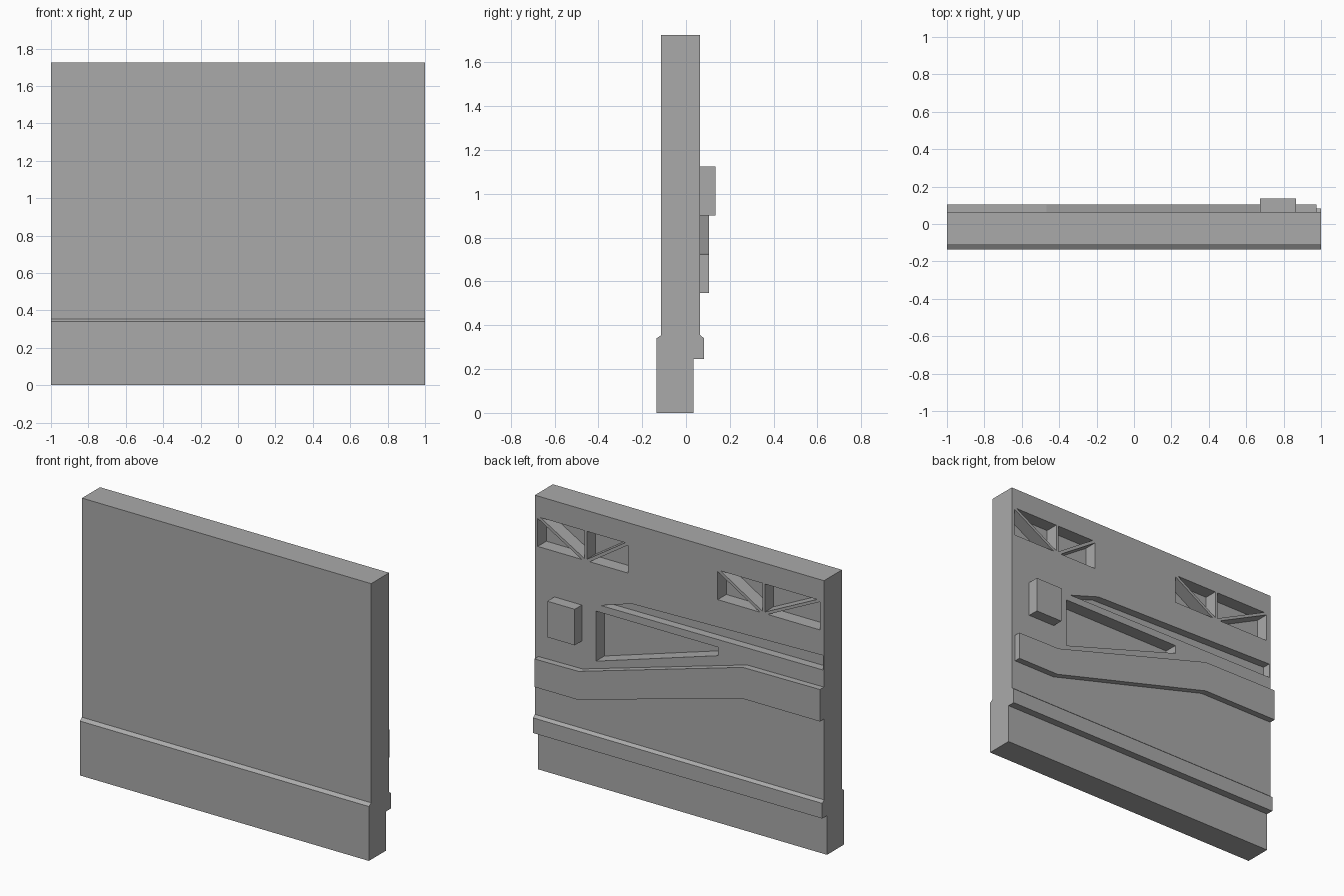
import bpy, bmesh
from mathutils import Vector

cube = bpy.data.objects.get("Cube")
if cube:
    bpy.data.objects.remove(cube)

# One flat colour
grey = bpy.data.materials.new("plain_grey")
grey.use_nodes = True
grey.diffuse_color = (0.4, 0.4, 0.4, 1)
grey.node_tree.nodes["Principled BSDF"].inputs["Base Color"].default_value = (0.4, 0.4, 0.4, 1)

BACK = 0.065          # rear surface of the panel


def add_prism(bm, points, offset):
    """Solid made by sweeping a planar outline along offset."""
    face = bm.faces.new([bm.verts.new(p) for p in points])
    swept = bmesh.ops.extrude_face_region(bm, geom=[face])
    verts = [g for g in swept["geom"] if isinstance(g, bmesh.types.BMVert)]
    bmesh.ops.translate(bm, verts=verts, vec=Vector(offset))


def make(name, bm):
    bmesh.ops.recalc_face_normals(bm, faces=bm.faces)
    mesh = bpy.data.meshes.new(name)
    bm.to_mesh(mesh)
    bm.free()
    mesh.materials.append(grey)
    obj = bpy.data.objects.new(name, mesh)
    bpy.context.collection.objects.link(obj)
    return obj


def raised_plate(name, outline, height):
    """Plate standing out from the rear surface; outline in x, z."""
    bm = bmesh.new()
    add_prism(bm, [(x, BACK, z) for x, z in outline], (0, height, 0))
    return make(name, bm)


# Wall panel: side profile (y, z) with front plinth and rear ledge
profile = [(-0.135, 0), (0.035, 0), (0.035, 0.245), (0.083, 0.245), (0.083, 0.34),
           (BACK, 0.355), (BACK, 1.725), (-0.113, 1.725), (-0.113, 0.355), (-0.135, 0.34)]
bm = bmesh.new()
add_prism(bm, [(-1, y, z) for y, z in profile], (2, 0, 0))
panel = make("wall_panel", bm)

# Recesses in the rear surface, gathered in one cutter
cut = bmesh.new()


def recess(outline, depth):
    add_prism(cut, [(x, BACK - depth, z) for x, z in outline], (0, depth + 0.05, 0))


# Truss windows: triangular pockets left between thin bars
LOW, HIGH, BAR = 1.41, 1.595, 0.02
for middle, ends in ((0.648, (0.98, 0.355)), (-0.583, (-0.265, -0.972))):
    for end in ends:
        side = 1 if end > middle else -1
        inner = middle + side * 0.008
        recess([(end, LOW), (end, HIGH - BAR / 2), (inner + side * BAR, LOW)], 0.085)
        recess([(inner, HIGH), (inner, LOW + BAR / 2), (end - side * BAR, HIGH)], 0.085)

# Wedge window and long slot
recess([(0.578, 0.80), (0.578, 1.113), (-0.266, 1.113), (-0.266, 1.06)], 0.085)
recess([(0.545, 1.157), (0.33, 1.225), (-0.992, 1.256), (-0.992, 1.165)], 0.052)

cutter = make("recess_cutter", cut)
cutter.hide_render = True
cutter.hide_viewport = True
cutter.display_type = 'WIRE'
boolean = panel.modifiers.new("recesses", 'BOOLEAN')
boolean.operation = 'DIFFERENCE'
boolean.solver = 'EXACT'
boolean.object = cutter

# Bent rail and square block on the rear
raised_plate("bent_rail", [(0.975, 0.548), (0.975, 0.723), (0.67, 0.727), (-0.467, 1.056),
                           (-1, 1.06), (-1, 0.86), (-0.467, 0.86), (0.68, 0.548)], 0.04)
raised_plate("rear_block", [(0.675, 0.90), (0.865, 0.90), (0.865, 1.125), (0.675, 1.125)], 0.07)
